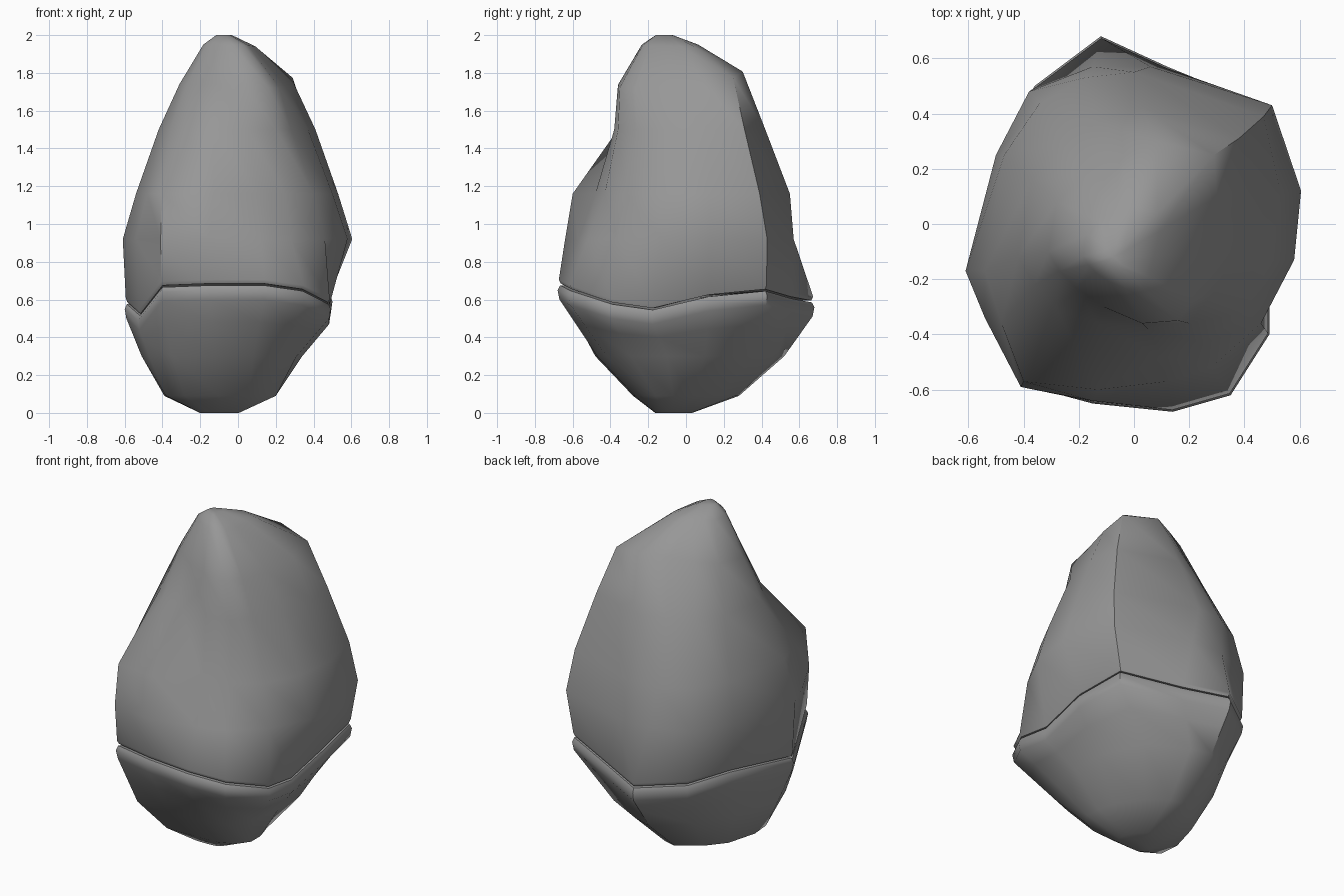
import bpy
import bmesh
import math
from mathutils import Vector

cube = bpy.data.objects.get("Cube")
if cube:
    bpy.data.objects.remove(cube)

stone = bpy.data.materials.new("grey stone")
stone.use_nodes = True
stone.diffuse_color = (0.31, 0.31, 0.31, 1)
stone.node_tree.nodes["Principled BSDF"].inputs["Base Color"].default_value = (0.31, 0.31, 0.31, 1)

# Key outlines, all starting at the back corner and running past +x to the front
FOOT = [(-.12, .28), (-.04, .26), (.07, .17), (.17, .03), (.2, -.07), (.2, -.16), (.15, -.23),
        (.06, -.27), (-.1, -.28), (-.28, -.28), (-.38, -.22), (-.39, -.1), (-.34, .08), (-.25, .19)]
BOWL = [(-.12, .52), (0, .48), (.23, .36), (.34, .1), (.34, -.1), (.31, -.29), (.21, -.42),
        (.08, -.47), (-.12, -.48), (-.35, -.46), (-.47, -.28), (-.51, -.15), (-.43, .16), (-.3, .36)]
LIP = [(-.12, .68, .59), (.12, .57, .61), (.46, .43, .65), (.5, .12, .62), (.49, -.18, .55),
       (.49, -.4, .58), (.35, -.62, .65), (.14, -.68, .68), (-.15, -.65, .68), (-.41, -.58, .67),
       (-.53, -.28, .52), (-.6, -.17, .58), (-.48, .25, .62), (-.36, .5, .6)]
BELT = [(-.15, .57), (.06, .57), (.5, .43), (.605, .12), (.58, -.13), (.46, -.36), (.28, -.52),
        (.12, -.57), (-.15, -.64), (-.41, -.59), (-.54, -.34), (-.61, -.17), (-.5, .25), (-.38, .48)]
SHOULDER = [(-.18, .53), (0, .55), (.47, .39), (.53, .12), (.5, -.13), (.4, -.32), (.25, -.43),
            (.1, -.48), (-.13, -.6), (-.4, -.57), (-.48, -.36), (-.54, -.17), (-.47, .25), (-.34, .44)]
NECK = [(-.13, .37), (.03, .42), (.38, .31), (.41, .12), (.37, -.1), (.28, -.26), (.2, -.36),
        (.05, -.38), (-.13, -.36), (-.28, -.31), (-.36, -.22), (-.42, -.12), (-.37, .16), (-.26, .29)]
CROWN = [(-.05, .24), (.08, .3), (.29, .25), (.3, .1), (.26, -.1), (.22, -.27), (.16, -.35),
         (.03, -.36), (-.11, -.3), (-.21, -.23), (-.27, -.17), (-.31, -.1), (-.28, .08), (-.18, .18)]


def level(outline, z):
    return [Vector((x, y, z)) for x, y in outline]


def shrink(ring, centre, factor, lift=0.0):
    """Scale a ring about a vertical axis and lift it."""
    cx, cy = centre
    return [Vector((cx + (p.x - cx) * factor, cy + (p.y - cy) * factor, p.z + lift))
            for p in ring]


def blend(low, high, t):
    return [a.lerp(b, t) for a, b in zip(low, high)]


def loft(name, rings):
    """Skin a stack of rings from bottom to top and close both ends."""
    bm = bmesh.new()
    loops = [[bm.verts.new(p) for p in ring] for ring in rings]
    n = len(loops[0])
    for low, high in zip(loops, loops[1:]):
        for i in range(n):
            j = (i + 1) % n
            bm.faces.new((low[i], low[j], high[j], high[i]))
    for loop in (loops[0], loops[-1]):
        middle = bm.verts.new(sum((v.co for v in loop), Vector()) / n)
        for i in range(n):
            bm.faces.new((loop[i], loop[(i + 1) % n], middle))
    bmesh.ops.recalc_face_normals(bm, faces=bm.faces)
    mesh = bpy.data.meshes.new(name)
    bm.to_mesh(mesh)
    bm.free()
    mesh.materials.append(stone)
    obj = bpy.data.objects.new(name, mesh)
    bpy.context.collection.objects.link(obj)
    bpy.ops.object.select_all(action="DESELECT")
    obj.select_set(True)
    bpy.context.view_layer.objects.active = obj
    bpy.ops.object.shade_smooth_by_angle(angle=math.radians(50))


axis = (0, 0)
lip = [Vector(p) for p in LIP]

# Lower stone: tapers to a blunt foot, with a rounded rim at the crack
foot = level(FOOT, .09)
bowl = level(BOWL, .3)
rim = shrink(lip, axis, .985, -.08)
loft("lower_stone", [
    shrink(foot, (-.1, -.1), .35, -.09),
    foot,
    bowl,
    blend(bowl, rim, .6),
    rim,
    shrink(lip, axis, 1, -.03),
    shrink(lip, axis, .98, -.005),
    shrink(lip, axis, .9, -.005),
])

# Upper stone: overhangs on +x, steps in above the shoulder, leans to its peak
crown = level(CROWN, 1.74)
for p in crown:
    p.z += .25 * max(0, p.y) - .1 * max(0, p.x)
summit = shrink(crown, (-.08, -.13), .45)
for p in summit:
    p.z = 1.95 - .1 * max(0, p.x)
loft("upper_stone", [
    shrink(lip, axis, .9, .005),
    shrink(lip, axis, .975, .005),
    shrink(lip, axis, .99, .025),
    level(BELT, .92),
    level(SHOULDER, 1.16),
    level(NECK, 1.5),
    crown,
    summit,
    level([(p.x * .3 - .06, p.y * .3 - .09) for p in summit], 2),
])
